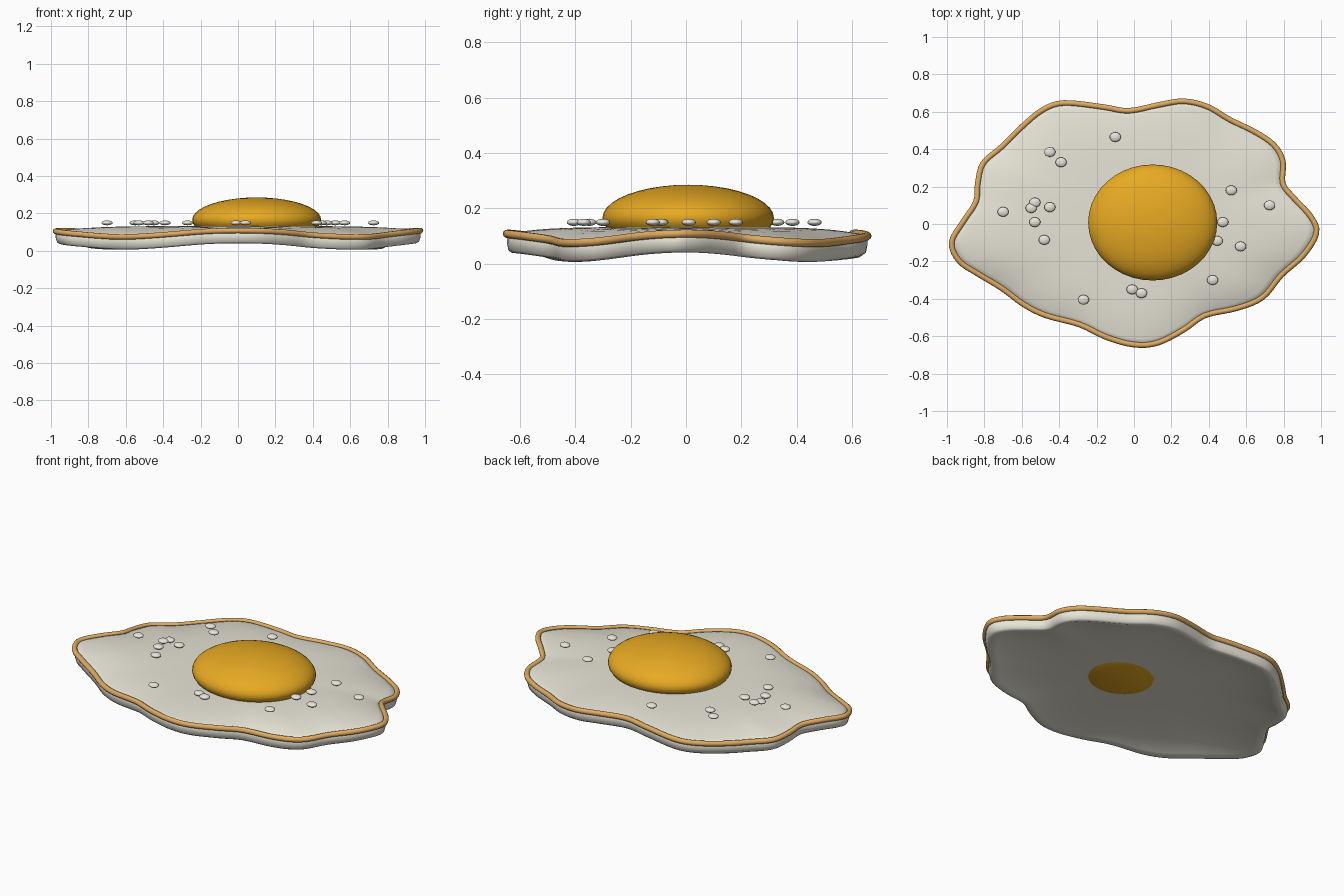
import bpy, bmesh
from math import atan2, cos
from mathutils import Vector

cube = bpy.data.objects.get("Cube")
if cube:
    bpy.data.objects.remove(cube, do_unlink=True)


def material(name, rgb):
    mat = bpy.data.materials.new(name)
    mat.use_nodes = True
    mat.diffuse_color = (*rgb, 1)
    mat.node_tree.nodes["Principled BSDF"].inputs["Base Color"].default_value = (*rgb, 1)
    return mat


egg_white_colour = material("egg white", (0.87, 0.84, 0.73))
yolk_colour = material("golden yolk", (1.0, 0.5, 0.02))
rim_colour = material("toasted brown", (0.74, 0.41, 0.12))
bubble_colour = material("pale bubble", (0.91, 0.89, 0.81))

# Wavy outline of the egg white, counter-clockwise from the left side
OUTLINE = [
    (.99, -.05), (.96, .04), (.87, .14), (.81, .22), (.81, .34), (.76, .43),
    (.66, .50), (.52, .57), (.40, .64), (.27, .67), (.13, .65), (-.03, .62),
    (-.17, .64), (-.38, .66), (-.50, .62), (-.62, .52), (-.72, .42), (-.82, .33),
    (-.85, .22), (-.86, .12), (-.93, .01), (-.99, -.10), (-.95, -.20), (-.85, -.27),
    (-.72, -.35), (-.60, -.44), (-.48, -.50), (-.30, -.55), (-.15, -.62), (0, -.66),
    (.13, -.65), (.27, -.58), (.39, -.50), (.56, -.46), (.70, -.40), (.80, -.28),
    (.92, -.17)]
CROWN, THICKNESS, RIM_RADIUS = 0.132, 0.068, 0.015


def smooth_loop(points, steps):
    """Closed curve running smoothly through the points."""
    pts = [Vector(p) for p in points]
    loop = []
    for i in range(len(pts)):
        a, b, c, d = (pts[(i + k) % len(pts)] for k in (-1, 0, 1, 2))
        for s in range(steps):
            t = s / steps
            loop.append(b + (c - a) * t / 2 + (a - b * 2.5 + c * 2 - d / 2) * t ** 2
                        + (b * 1.5 - a / 2 - c * 1.5 + d / 2) * t ** 3)
    return loop


def rim_height(p):
    return 0.091 + 0.017 * cos(4 * atan2(p.y / 0.66, p.x))


def surface(p, t, drop=0.0, scale=1.0):
    """Point on the domed sheet, t from centre to edge."""
    z = CROWN + (rim_height(p) - CROWN) * t ** 5 - drop
    return (p.x * t * scale, p.y * t * scale, z)


loop = [p - p.normalized() * RIM_RADIUS for p in smooth_loop(OUTLINE, 4)]

# Egg white: domed top, short rounded wall, parallel underside
bm = bmesh.new()
spread = [0.12, 0.3, 0.45, 0.58, 0.68, 0.76, 0.83, 0.89, 0.95, 1.0]
layers = [(t, 0, 1) for t in spread]
layers += [(1, THICKNESS * 0.5, 1), (1, THICKNESS * 0.88, 0.992)]
layers += [(t, THICKNESS, 0.975) for t in reversed(spread)]
rings = [[bm.verts.new(surface(p, *layer)) for p in loop] for layer in layers]
count = len(loop)
for upper, lower in zip(rings, rings[1:]):
    for i in range(count):
        j = (i + 1) % count
        bm.faces.new((upper[i], lower[i], lower[j], upper[j]))
for ring, z in ((rings[0], CROWN), (rings[-1], CROWN - THICKNESS)):
    hub = bm.verts.new((0, 0, z))
    for i in range(count):
        bm.faces.new((hub, ring[i], ring[(i + 1) % count]))
bmesh.ops.recalc_face_normals(bm, faces=bm.faces)
for face in bm.faces:
    face.smooth = True
mesh = bpy.data.meshes.new("egg_white")
bm.to_mesh(mesh)
bm.free()
mesh.materials.append(egg_white_colour)
bpy.context.collection.objects.link(bpy.data.objects.new("egg_white", mesh))

# Crisp browned rim along the edge
curve = bpy.data.curves.new("crispy_rim", "CURVE")
curve.dimensions = "3D"
curve.bevel_depth = RIM_RADIUS
curve.bevel_resolution = 3
spline = curve.splines.new("POLY")
spline.points.add(count - 1)
for point, p in zip(spline.points, loop):
    point.co = (p.x, p.y, rim_height(p), 1)
spline.use_cyclic_u = True
curve.materials.append(rim_colour)
bpy.context.collection.objects.link(bpy.data.objects.new("crispy_rim", curve))


def ellipsoid(name, location, radii, segments, mat):
    bpy.ops.mesh.primitive_uv_sphere_add(
        segments=segments, ring_count=segments // 2, radius=1, location=location)
    obj = bpy.context.object
    obj.name = name
    obj.scale = radii
    bpy.ops.object.shade_smooth()
    obj.data.materials.append(mat)


# Yolk, just reaching through the underside
ellipsoid("yolk", (0.1, 0.008, 0.165), (0.345, 0.31, 0.12), 40, yolk_colour)

# Small bubbles scattered on the white
BUBBLES = [
    (-.10, .465), (-.45, .385), (-.39, .33), (-.70, .065), (-.55, .085), (-.53, .115),
    (-.45, .09), (-.53, .01), (-.48, -.085), (-.27, -.405), (-.01, -.35), (.04, -.37),
    (.42, -.30), (.445, -.09), (.475, .01), (.57, -.12), (.52, .18), (.725, .10)]
for x, y in BUBBLES:
    ellipsoid("bubble", (x, y, 0.149), (0.03, 0.026, 0.013), 16, bubble_colour)
